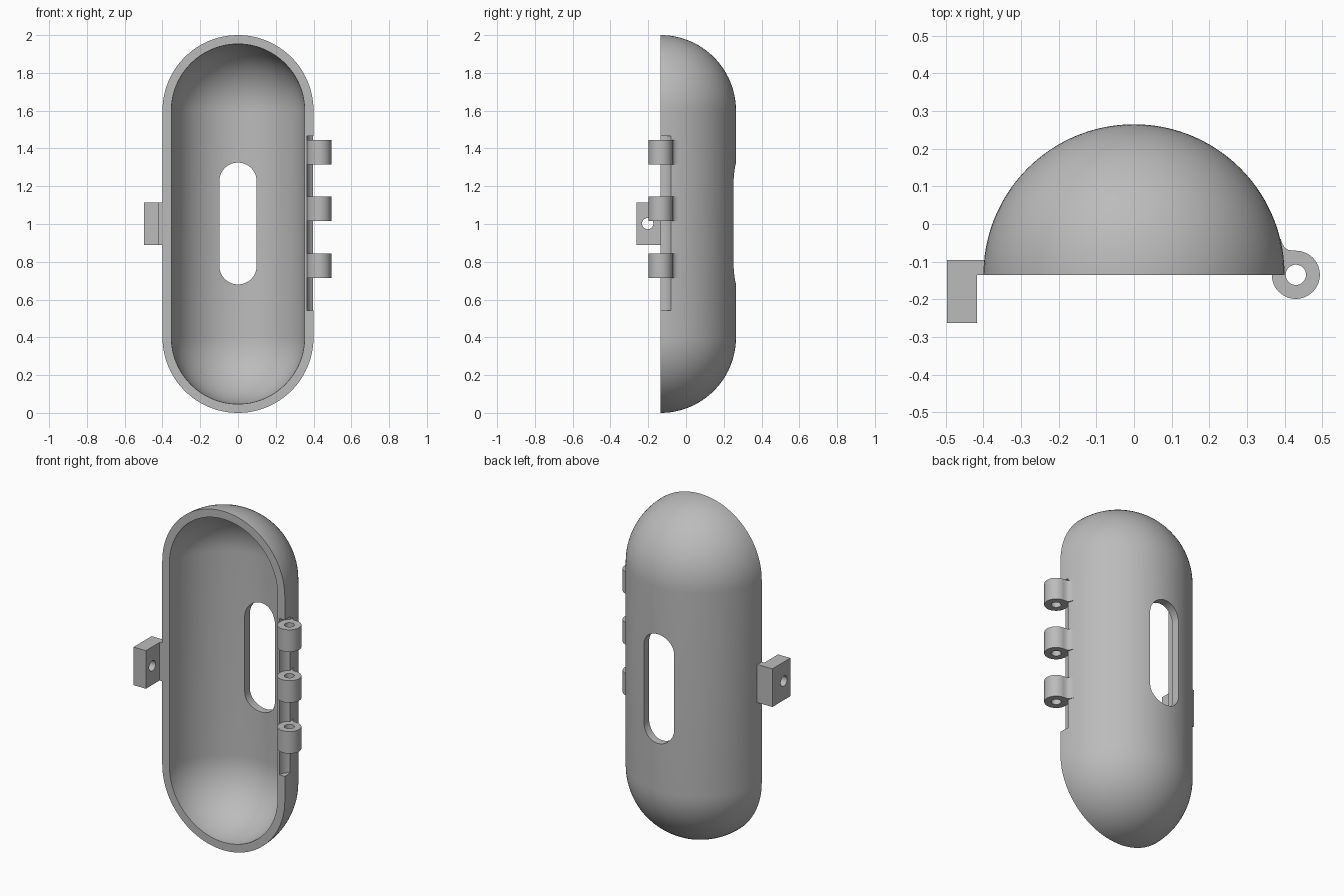
import bpy, bmesh
from math import sin, cos, pi, radians
from mathutils import Vector

cube = bpy.data.objects.get("Cube")
if cube:
    bpy.data.objects.remove(cube)

R_OUT, R_IN = 0.4, 0.353      # shell radii
FRONT = -0.135                # y of the open rim
LOW, HIGH = 0.4, 1.6          # centres of the domed ends
HINGE = (0.43, FRONT)         # hinge axis

grey = bpy.data.materials.new("plain_grey")
grey.use_nodes = True
colour = (0.5, 0.5, 0.5, 1)
grey.diffuse_color = colour
grey.node_tree.nodes["Principled BSDF"].inputs["Base Color"].default_value = colour


def make_object(name, bm):
    bmesh.ops.recalc_face_normals(bm, faces=bm.faces)
    mesh = bpy.data.meshes.new(name)
    bm.to_mesh(mesh)
    bm.free()
    mesh.materials.append(grey)
    obj = bpy.data.objects.new(name, mesh)
    bpy.context.collection.objects.link(obj)
    return obj


def arc(cx, cy, r, start, end, n):
    angles = [radians(start + (end - start) * i / n) for i in range(n + 1)]
    return [(cx + r * cos(a), cy + r * sin(a)) for a in angles]


def circle(cx, cy, r, n=48):
    return arc(cx, cy, r, 0, 360, n)[:-1]


def prism(name, outline, axis, lo, hi):
    """Extrude a 2D outline along x, y or z."""
    place = {"x": lambda a, b: (lo, a, b),
             "y": lambda a, b: (a, lo, b),
             "z": lambda a, b: (a, b, lo)}[axis]
    bm = bmesh.new()
    face = bm.faces.new([bm.verts.new(place(a, b)) for a, b in outline])
    new = bmesh.ops.extrude_face_region(bm, geom=[face])["geom"]
    step = Vector([hi - lo if axis == k else 0 for k in "xyz"])
    bmesh.ops.translate(bm, vec=step,
                        verts=[v for v in new if isinstance(v, bmesh.types.BMVert)])
    return make_object(name, bm)


def cut(obj, cutter):
    cutter.hide_render = True
    mod = obj.modifiers.new("cut", "BOOLEAN")
    mod.operation, mod.solver, mod.object = "DIFFERENCE", "EXACT", cutter
    bpy.context.view_layer.objects.active = obj
    bpy.ops.object.modifier_apply(modifier=mod.name)
    bpy.data.objects.remove(cutter)


def smooth(obj):
    bpy.ops.object.select_all(action="DESELECT")
    obj.select_set(True)
    bpy.context.view_layer.objects.active = obj
    bpy.ops.object.shade_smooth_by_angle(angle=radians(30))


# Half capsule shell: wall section revolved half a turn
def capsule_section(r):
    return arc(0, LOW, r, -90, 0, 24) + arc(0, HIGH, r, 0, 90, 24)


section = capsule_section(R_OUT) + capsule_section(R_IN)[::-1]
bm = bmesh.new()
rim = bm.faces.new([bm.verts.new((max(x, 0), FRONT, z)) for x, z in section])
bmesh.ops.spin(bm, geom=[rim], cent=(0, FRONT, 0), axis=(0, 0, 1),
               angle=pi, steps=72, use_duplicate=False)
bmesh.ops.remove_doubles(bm, verts=bm.verts, dist=0.0001)
# Both rim halves stay as end caps
if not any(abs(f.normal.y) > 0.99 and f.calc_center_median().x > 0.1
           and len(f.verts) > 20 for f in bm.faces):
    bmesh.ops.holes_fill(bm, edges=[e for e in bm.edges if e.is_boundary], sides=0)
shell = make_object("shell", bm)

# Rounded slot through the back and hinge clearance groove in the rim
slot = arc(0, 1.226, 0.099, 0, 180, 24) + arc(0, 0.779, 0.099, 180, 360, 24)
cut(shell, prism("slot_cutter", slot, "y", 0, 0.5))
cut(shell, prism("groove_cutter", circle(*HINGE, 0.066), "z", 0.542, 1.465))
smooth(shell)

# Hinge knuckles: ring with a filleted web that meets the shell
web = [(0.37, -0.1), (0.375, -0.04), (0.39, -0.04), (0.394, -0.052),
       (0.4, -0.062), (0.41, -0.069)]
for i, name in enumerate(("lower", "middle", "upper")):
    z = 0.715 + 0.3 * i
    outline = arc(*HINGE, 0.064, 90, -180, 36) + web
    knuckle = prism(name + "_hinge_knuckle", outline, "z", z, z + 0.13)
    cut(knuckle, prism("pin_cutter", circle(*HINGE, 0.027, 32), "z", z - 0.1, z + 0.3))
    smooth(knuckle)

# Latch tab: L-shaped block with a cross hole
tab = [(-0.497, -0.263), (-0.417, -0.263), (-0.417, FRONT), (-0.385, FRONT),
       (-0.385, -0.095), (-0.497, -0.095)]
latch = prism("latch_tab", tab, "z", 0.89, 1.115)
cut(latch, prism("latch_hole_cutter", circle(-0.203, 1.002, 0.03, 32), "x", -0.6, -0.3))
smooth(latch)
